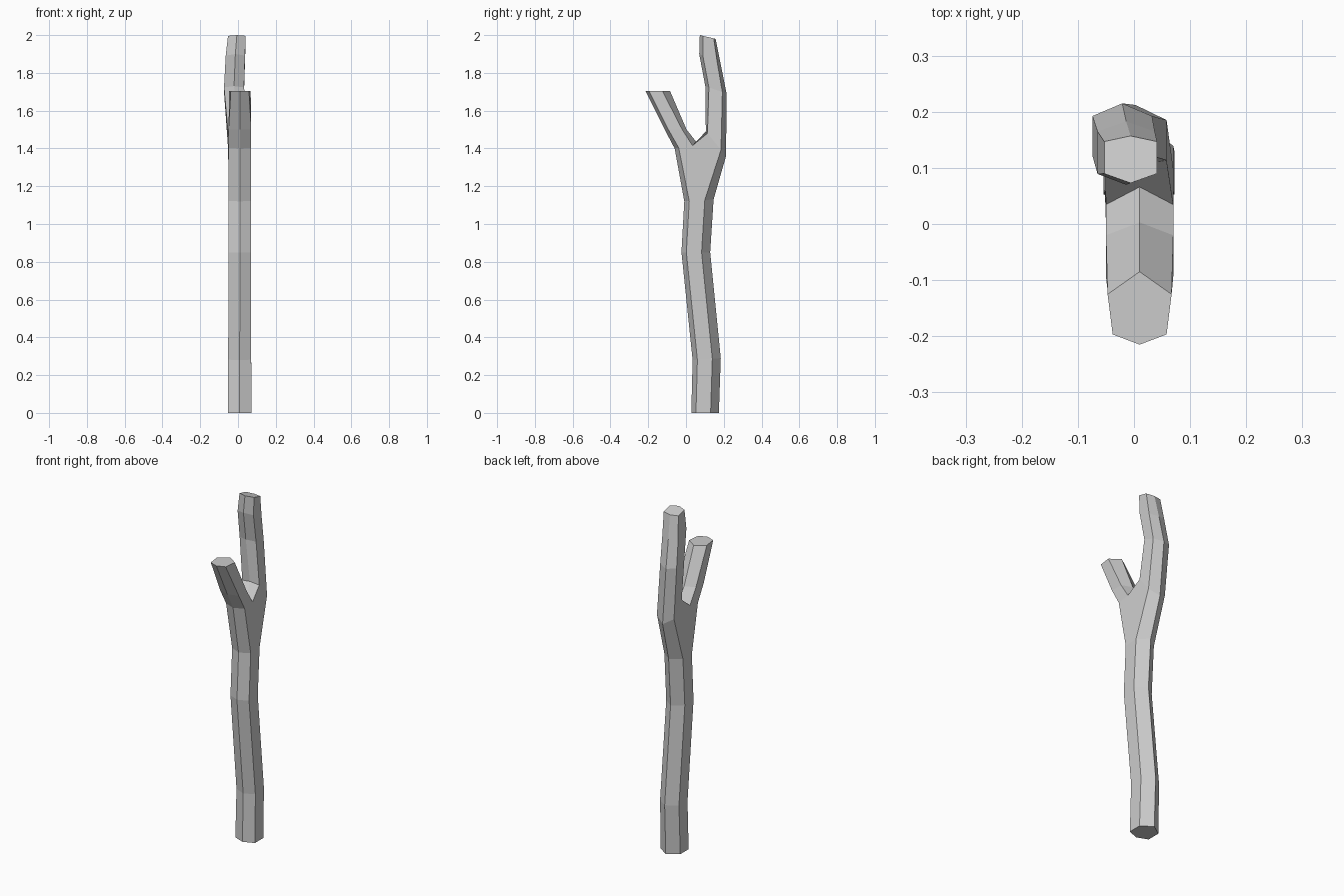
import bpy, bmesh

if "Cube" in bpy.data.objects:
    bpy.data.objects.remove(bpy.data.objects["Cube"])

bm = bmesh.new()


def ring(cx, hw, yf, yb, zf, zb, a=0.17, b=0.7):
    """Hexagon: front point, right pair, back point, left pair."""
    spec = [(0, 0), (1, a), (1, b), (0, 1), (-1, b), (-1, a)]
    return [bm.verts.new((cx + s * hw, yf + t * (yb - yf), zf + t * (zb - zf)))
            for s, t in spec]


def join(lo, hi, sides=range(6)):
    for i in sides:
        j = (i + 1) % 6
        bm.faces.new((lo[i], lo[j], hi[j], hi[i]))


def chain(rings):
    for lo, hi in zip(rings, rings[1:]):
        join(lo, hi)


# trunk
trunk = [ring(0.009, 0.063, 0.028, 0.174, 0, 0),
         ring(0.009, 0.061, 0.035, 0.184, 0.28, 0.29),
         ring(0.010, 0.060, -0.024, 0.128, 0.85, 0.85),
         ring(0.010, 0.060, -0.009, 0.146, 1.12, 1.13)]
chain(trunk)
bm.faces.new(trunk[0][::-1])

# front branch
front = [ring(0.010, 0.060, -0.060, 0.066, 1.40, 1.42, 0.17, 0.75),
         ring(0.010, 0.060, -0.113, 0.003, 1.50, 1.50, 0.17, 0.8),
         ring(0.010, 0.057, -0.215, -0.085, 1.705, 1.705, 0.14, 0.69)]
front[2][1].co.x = 0.058
front[2][5].co.x = -0.038
chain(front)
bm.faces.new(front[2])

# back branch
back = [ring(0.003, 0.055, 0.105, 0.212, 1.49, 1.36, 0.08, 0.75),
        ring(-0.021, 0.053, 0.102, 0.215, 1.73, 1.69, 0.17, 0.8),
        ring(-0.014, 0.051, 0.070, 0.183, 1.90, 1.85, 0.17, 0.84),
        ring(-0.006, 0.047, 0.073, 0.157, 2.00, 1.98, 0.2, 0.88)]
chain(back)
bm.faces.new(back[3])

# fork: outer walls, flat sides and the saddle between branches
t, p, q = trunk[3], front[0], back[0]
join(t, p, (0, 5))
join(t, q, (2, 3))
bm.faces.new((t[1], t[2], q[2], q[1], p[2], p[1]))
bm.faces.new((t[5], p[5], p[4], q[5], q[4], t[4]))
bm.faces.new((p[2], q[1], q[0], p[3]))
bm.faces.new((p[3], q[0], q[5], p[4]))

bmesh.ops.recalc_face_normals(bm, faces=bm.faces[:])
mesh = bpy.data.meshes.new("forked_branch")
bm.to_mesh(mesh)
bm.free()
obj = bpy.data.objects.new("forked_branch", mesh)
bpy.context.collection.objects.link(obj)
